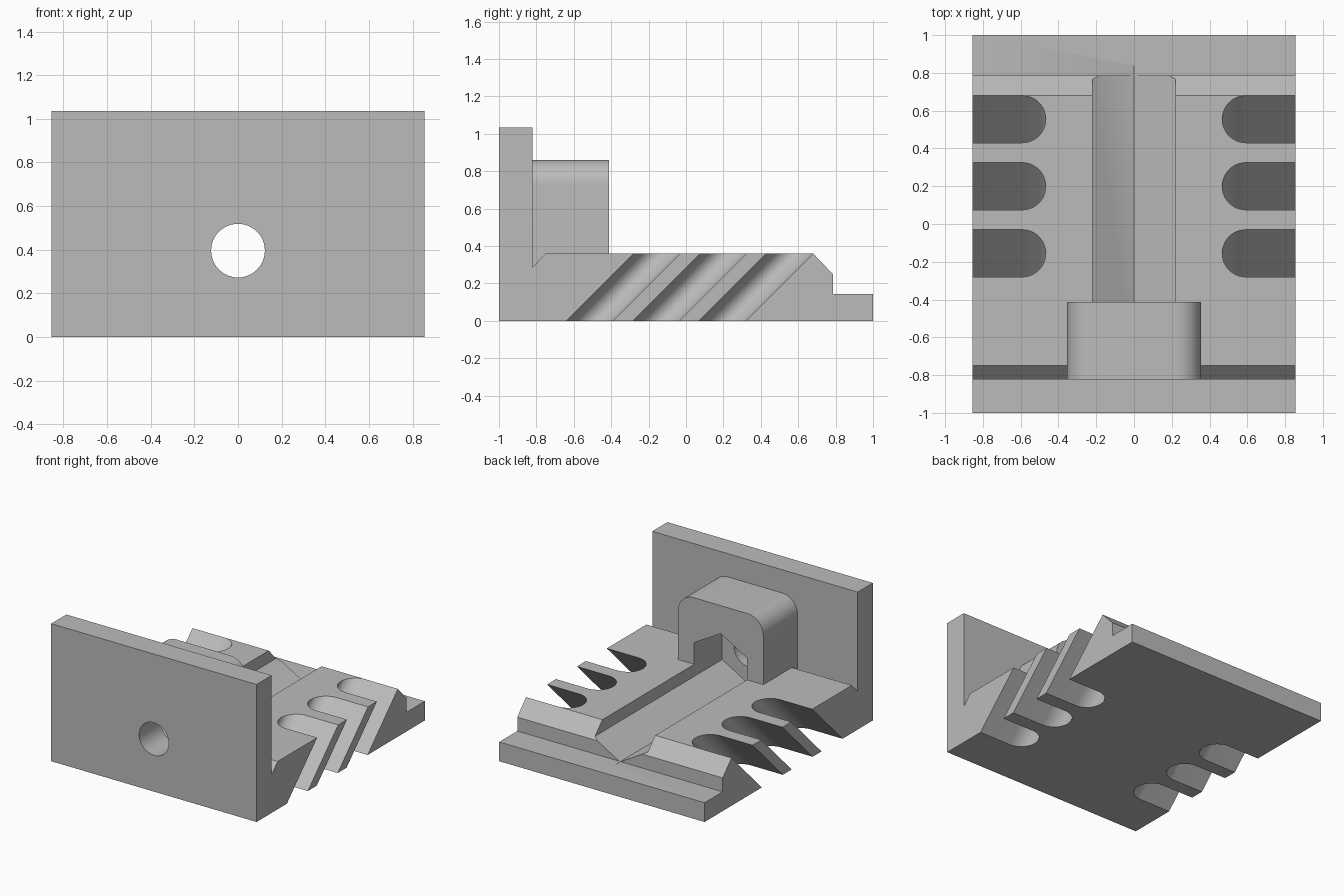
import bpy, bmesh
from math import sin, cos, pi
from mathutils import Vector

cube = bpy.data.objects.get("Cube")
if cube:
    bpy.data.objects.remove(cube, do_unlink=True)

grey = bpy.data.materials.new("plain grey")
grey.use_nodes = True
GREY = (0.5, 0.5, 0.5, 1)
grey.diffuse_color = GREY
grey.node_tree.nodes["Principled BSDF"].inputs["Base Color"].default_value = GREY


def prism(name, points, sweep):
    """Extrude a closed outline of 3D points along a vector."""
    bm = bmesh.new()
    face = bm.faces.new([bm.verts.new(p) for p in points])
    swept = bmesh.ops.extrude_face_region(bm, geom=[face])["geom"]
    bmesh.ops.translate(bm, vec=Vector(sweep),
                        verts=[v for v in swept if isinstance(v, bmesh.types.BMVert)])
    bmesh.ops.recalc_face_normals(bm, faces=bm.faces)
    mesh = bpy.data.meshes.new(name)
    bm.to_mesh(mesh)
    bm.free()
    mesh.materials.append(grey)
    obj = bpy.data.objects.new(name, mesh)
    bpy.context.collection.objects.link(obj)
    return obj


def arc(cx, cy, r, start, end, steps):
    return [(cx + r * cos(start + (end - start) * i / steps),
             cy + r * sin(start + (end - start) * i / steps)) for i in range(steps + 1)]


def combine(target, tool, operation):
    mod = target.modifiers.new(tool.name, 'BOOLEAN')
    mod.operation, mod.solver, mod.object = operation, 'EXACT', tool
    bpy.context.view_layer.objects.active = target
    bpy.ops.object.modifier_apply(modifier=mod.name)
    bpy.data.objects.remove(tool, do_unlink=True)


# Base and upright plate share one side profile
W = 0.855
profile = [(-1, 0), (1, 0), (1, 0.145), (0.785, 0.145), (0.785, 0.25), (0.68, 0.36),
           (-0.75, 0.36), (-0.82, 0.288), (-0.82, 1.035), (-1, 1.035)]
bracket = prism("slotted_bracket", [(-W, y, z) for y, z in profile], (2 * W, 0, 0))

# Rounded boss behind the plate
B, TOP, R = 0.355, 0.86, 0.13
outline = ([(-B, 0.2), (B, 0.2)] + arc(B - R, TOP - R, R, 0, pi / 2, 12)
           + arc(R - B, TOP - R, R, pi / 2, pi, 12))
boss = prism("boss", [(x, -0.9, z) for x, z in outline], (0, 0.488, 0))
combine(bracket, boss, 'UNION')

# Hexagonal channel and round hole along the same axis
AXIS = 0.396
hexagon = [(0.254 * sin(i * pi / 3), -0.745, AXIS + 0.254 * cos(i * pi / 3)) for i in range(6)]
combine(bracket, prism("hex_channel", hexagon, (0, 1.585, 0)), 'DIFFERENCE')
circle = arc(0, AXIS, 0.123, 0, 2 * pi, 48)[:-1]
combine(bracket, prism("round_hole", [(x, -1.2, z) for x, z in circle], (0, 0.6, 0)), 'DIFFERENCE')

# Slanted round-ended slots on both sides
for side in (-1, 1):
    for y in (-0.155, 0.2, 0.555):
        slot = [(1, -0.125), (1, 0.125)] + arc(0.592, 0, 0.125, pi / 2, 3 * pi / 2, 24)
        points = [(side * px, y + py - 0.56, -0.2) for px, py in slot]
        combine(bracket, prism("slanted_slot", points, (0, 0.8, 0.8)), 'DIFFERENCE')

bpy.ops.object.select_all(action='DESELECT')
bracket.select_set(True)
bpy.context.view_layer.objects.active = bracket
bpy.ops.object.shade_smooth_by_angle(angle=pi / 6)
